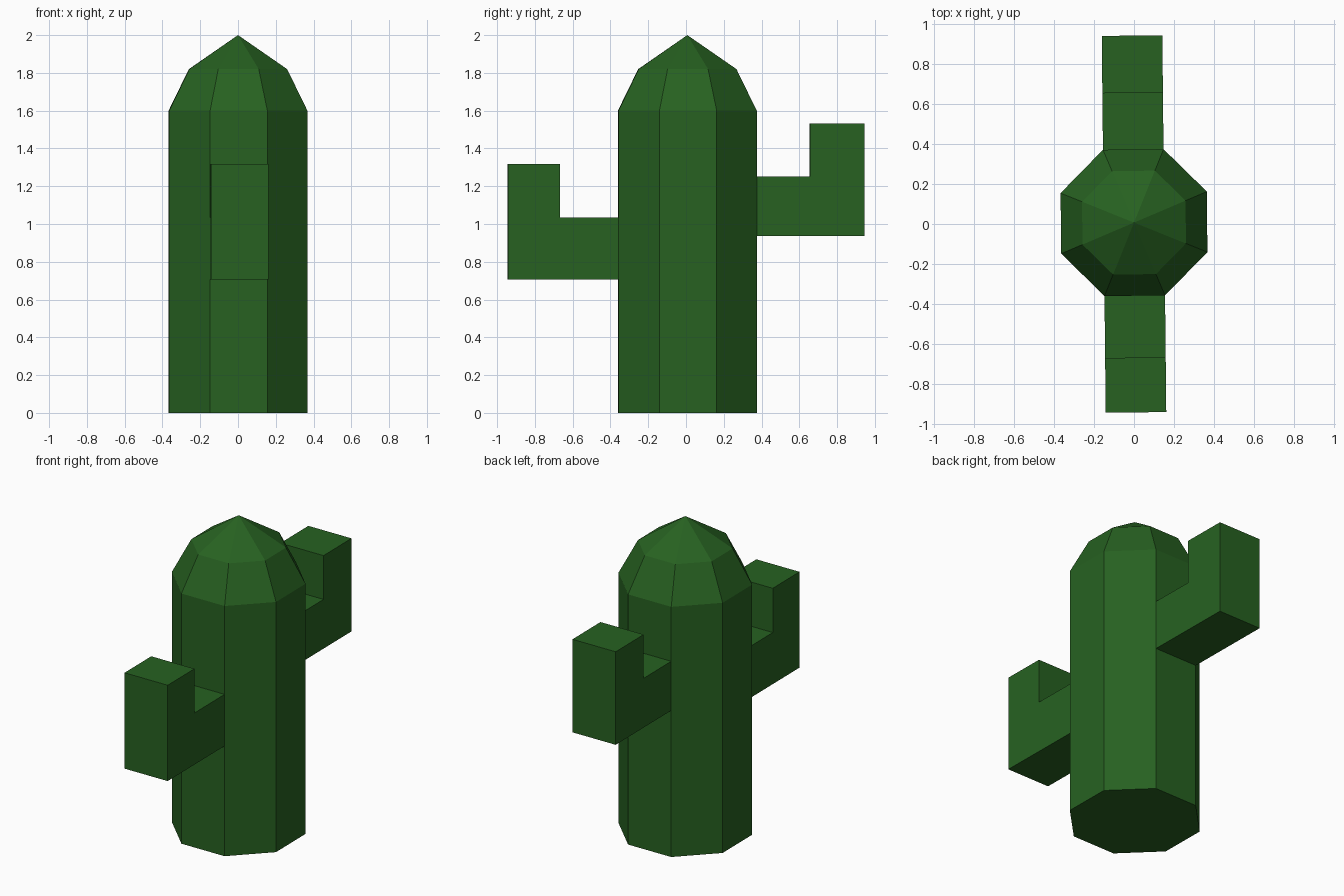
import bpy, bmesh, math
from mathutils import Matrix

if "Cube" in bpy.data.objects:
    bpy.data.objects.remove(bpy.data.objects["Cube"])

green = bpy.data.materials.new("cactus_green")
green.diffuse_color = (0.02, 0.12, 0.015, 1)
green.use_nodes = True
green.node_tree.nodes["Principled BSDF"].inputs["Base Color"].default_value = green.diffuse_color

# The whole plant is turned very slightly and sits a little off centre
PLACE = Matrix.Translation((0, 0.007, 0)) @ Matrix.Rotation(math.radians(0.6), 4, 'Z')
APOTHEM = 0.366
HALF_SIDE = APOTHEM * math.tan(math.pi / 8)


def finish(name, bm):
    bmesh.ops.transform(bm, matrix=PLACE, verts=bm.verts)
    bmesh.ops.recalc_face_normals(bm, faces=bm.faces)
    mesh = bpy.data.meshes.new(name)
    bm.to_mesh(mesh)
    bm.free()
    mesh.materials.append(green)
    obj = bpy.data.objects.new(name, mesh)
    bpy.context.collection.objects.link(obj)
    return obj


def trunk():
    # Octagonal column with a faceted, pointed crown
    bm = bmesh.new()
    rings = []
    for apothem, z in ((APOTHEM, 0), (APOTHEM, 1.6), (0.259, 1.82)):
        r = apothem / math.cos(math.pi / 8)
        rings.append([bm.verts.new((r * math.cos((i + 0.5) * math.pi / 4),
                                    r * math.sin((i + 0.5) * math.pi / 4), z))
                      for i in range(8)])
    tip = bm.verts.new((0, 0, 2))
    bm.faces.new(rings[0])
    for i in range(8):
        j = (i + 1) % 8
        for low, high in zip(rings, rings[1:]):
            bm.faces.new((low[i], low[j], high[j], high[i]))
        bm.faces.new((rings[-1][i], rings[-1][j], tip))
    finish("trunk", bm)


def arm(name, side, elbow, end, bottom, shelf, top):
    # L-shaped branch as wide as the trunk face it grows from
    profile = [(APOTHEM, bottom), (end, bottom), (end, top),
               (elbow, top), (elbow, shelf), (APOTHEM, shelf)]
    bm = bmesh.new()
    left, right = [[bm.verts.new((x, side * y, z)) for y, z in profile]
                   for x in (-HALF_SIDE, HALF_SIDE)]
    bm.faces.new(left)
    bm.faces.new(right[::-1])
    for i in range(6):
        j = (i + 1) % 6
        bm.faces.new((left[i], left[j], right[j], right[i]))
    finish(name, bm)


trunk()
arm("front_arm", -1, 0.676, 0.950, 0.705, 1.035, 1.318)
arm("back_arm", 1, 0.649, 0.936, 0.937, 1.252, 1.532)
